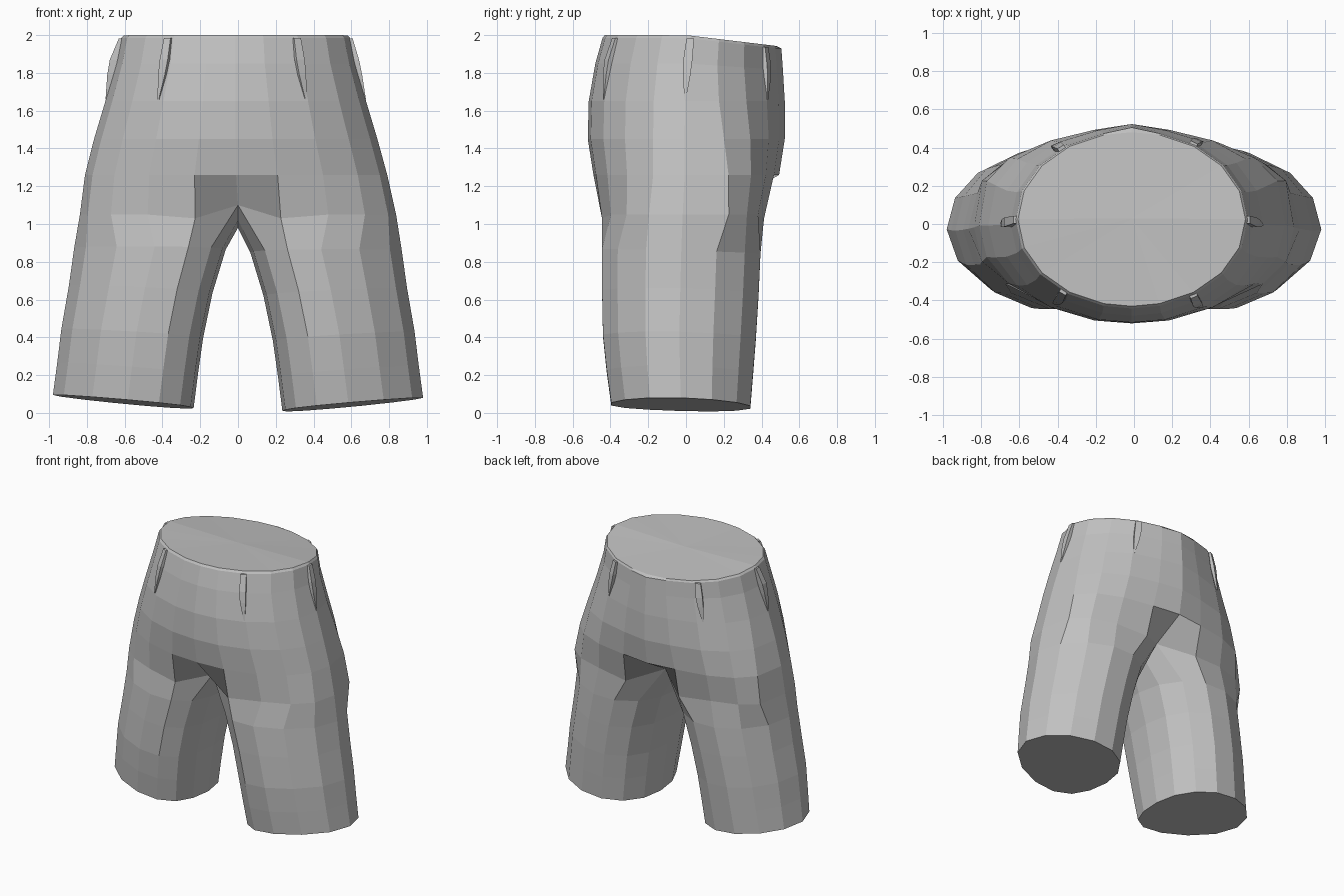
import bpy, bmesh, math
from mathutils import Vector

if "Cube" in bpy.data.objects:
    bpy.data.objects.remove(bpy.data.objects["Cube"])

grey = bpy.data.materials.new("cloth grey")
grey.diffuse_color = (0.53, 0.53, 0.53, 1)
grey.use_nodes = True
grey.node_tree.nodes["Principled BSDF"].inputs["Base Color"].default_value = grey.diffuse_color

# Hip rings: height, half width, front y, back y, roundness (x, front, back), x shift
HIPS = [(2.0, .595, -.43, .48, 1, 1, 1, -.012), (1.985, .607, -.442, .487, 1, 1, 1, -.012),
        (1.85, .635, -.48, .495, 1, 1, 1, -.012), (1.65, .69, -.515, .505, .97, 1, .93, -.012),
        (1.45, .75, -.52, .505, .95, 1, .8, -.012), (1.26, .80, -.49, .475, .91, .95, .65, -.01),
        (1.05, .837, -.455, .42, .92, .8, .52, 0)]
# Leg rings: inner height, outer height, inner x, outer x, front y, back y
LEGS = [(.85, .86, .065, .867, -.455, .405), (.62, .66, .135, .895, -.455, .395),
        (.38, .43, .185, .935, -.45, .38), (.19, .25, .212, .957, -.43, .365),
        (.01, .08, .235, .98, -.405, .35)]
# Underside of the crotch, from front to back: y, z
BRIDGE = [(-.31, 1.10), (.25, 1.12), (.13, 1.03), (0, .98), (-.14, 1.02)]
ANGLES = [-90, -76, -57, -38, -19, 0, 19, 38, 57, 76, 90]


def hip_point(ring, a):
    """Point on one ring, before its x shift."""
    z, w, yf, yb, px, pf, pb, shift = ring
    c, s = math.cos(a), math.sin(a)
    x = w * c ** px if c > 1e-6 else 0.0
    y = (yf + yb) / 2 + (yb - yf) / 2 * math.copysign(abs(s) ** (pf if s < 0 else pb), s)
    z -= .06 * max(0, y / .5) * max(0, min(1, (z - 1.65) / .35))  # lower back rim
    return Vector((x, y, z))


def surface(z, a):
    """Point on the hips at any height."""
    for hi, lo in zip(HIPS, HIPS[1:]):
        if z >= lo[0]:
            t = (hi[0] - z) / (hi[0] - lo[0])
            return hip_point([u + (v - u) * t for u, v in zip(hi, lo)], a)


def finish(bm, name):
    bmesh.ops.recalc_face_normals(bm, faces=bm.faces)
    me = bpy.data.meshes.new(name)
    bm.to_mesh(me)
    bm.free()
    me.materials.append(grey)
    bpy.context.collection.objects.link(bpy.data.objects.new(name, me))


def side_rings(side):
    """Rings of one half, as plain points."""
    rings = []
    for i, ring in enumerate(HIPS):
        pts = [hip_point(ring, math.radians(d)) for d in ANGLES]
        if 0 < i < 6:
            pts[10].y += .018  # raised centre back seam
        if i == 6:  # crotch split ring: arch down to the middle, then the bridge
            pts[0] = Vector((0, *BRIDGE[0]))
            pts[10] = Vector((0, *BRIDGE[1]))
            pts[1].z = pts[9].z = 1.03
            pts += [Vector((0, y, z)) for y, z in BRIDGE[2:]]
        rings.append([Vector((p.x * side + ring[7], p.y, p.z)) for p in pts])
    lift = .015 if side < 0 else 0
    for zi, zo, xi, xo, yf, yb in LEGS:
        pts = []
        for j in range(14):
            a = (j - 5) * math.tau / 14
            s = math.sin(a)
            # front and back ridges lean towards the inside of the leg
            u = (1 + math.cos(a) - (.3 if s < 0 else .1) * s * s) / 2
            pts.append(Vector(((xi + (xo - xi) * u) * side,
                               (yf + yb) / 2 + (yb - yf) / 2 * s,
                               zi + (zo - zi) * u + lift - .012 * s)))
        rings.append(pts)
    return rings


# Trousers: hips, two legs, closed waist and hems
bm = bmesh.new()
for side in (1, -1):
    rings = [[bm.verts.new(p) for p in r] for r in side_rings(side)]
    centre = bm.verts.new((-.012, .03, 1.985))
    for j in range(10):
        bm.faces.new((centre, rings[0][j], rings[0][j + 1]))
    for i, (up, low) in enumerate(zip(rings, rings[1:])):
        n = 14 if i >= 6 else 10
        for j in range(n):
            k = (j + 1) % 14
            bm.faces.new((up[j], up[k], low[k], low[j]))
    bm.faces.new(rings[-1])
bmesh.ops.remove_doubles(bm, verts=bm.verts, dist=.0005)
finish(bm, "trousers")

# Belt loops: narrow wedges that swell, then taper to a point
bm = bmesh.new()
for side, angles in ((1, (-58, 0, 58)), (-1, (-54, 0, 53))):
    for deg in angles:
        a = math.radians(deg)
        rows = []
        swell = .036 if side < 0 and deg == 0 else .022
        for z, out, half in ((1.985, .012, .02), (1.87, swell, .024),
                             (1.79, swell * .8, .02), (1.66, .002, .004)):
            p = surface(z, a)
            tan = surface(z, a + .05) - surface(z, a - .05)
            tan.z = 0
            tan.normalize()
            nrm = Vector((tan.y, -tan.x, 0))
            row = [p - tan * half - nrm * .03, p - tan * half + nrm * out,
                   p + tan * half + nrm * out, p + tan * half - nrm * .03]
            rows.append([bm.verts.new((q.x * side - .012, q.y, q.z)) for q in row])
        for up, low in zip(rows, rows[1:]):
            for j in range(4):
                k = (j + 1) % 4
                bm.faces.new((up[j], up[k], low[k], low[j]))
        bm.faces.new(rows[0])
        bm.faces.new(rows[-1])
finish(bm, "belt_loops")
